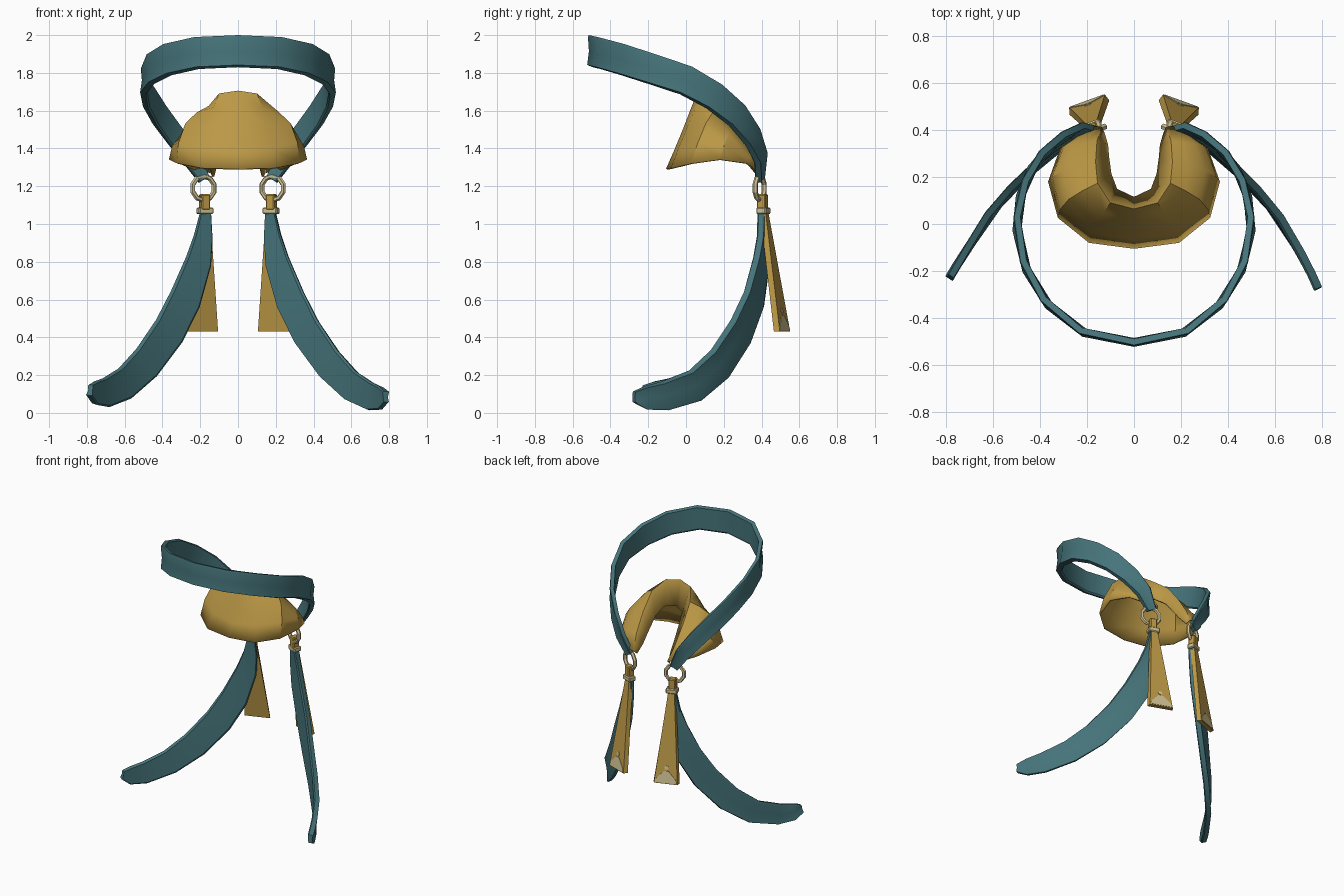
import bpy, bmesh, math
from mathutils import Vector, Matrix

cube = bpy.data.objects.get("Cube")
if cube:
    bpy.data.objects.remove(cube, do_unlink=True)


def material(name, color):
    mat = bpy.data.materials.new(name)
    mat.use_nodes = True
    mat.diffuse_color = (*color, 1)
    mat.node_tree.nodes["Principled BSDF"].inputs["Base Color"].default_value = (*color, 1)
    return mat


TEAL = material("teal fabric", (0.06, 0.175, 0.195))
GOLD = material("gold fabric", (0.50, 0.315, 0.06))
CREAM = material("cream metal", (0.62, 0.53, 0.29))


def finish(bm, name, mat, angle=30):
    bmesh.ops.recalc_face_normals(bm, faces=bm.faces)
    mesh = bpy.data.meshes.new(name)
    bm.to_mesh(mesh)
    bm.free()
    obj = bpy.data.objects.new(name, mesh)
    bpy.context.scene.collection.objects.link(obj)
    mesh.materials.append(mat)
    bpy.ops.object.select_all(action="DESELECT")
    obj.select_set(True)
    bpy.context.view_layer.objects.active = obj
    bpy.ops.object.shade_smooth_by_angle(angle=math.radians(angle))
    return obj


def loft(name, sections, mat, closed=True, angle=30):
    """Skin a list of equal-length sections; closed sections get end caps."""
    bm = bmesh.new()
    rows = [[bm.verts.new(p) for p in s] for s in sections]
    n = len(rows[0])
    for a, b in zip(rows, rows[1:]):
        for i in range(n if closed else n - 1):
            j = (i + 1) % n
            bm.faces.new((a[i], a[j], b[j], b[i]))
    if closed:
        bm.faces.new(rows[0])
        bm.faces.new(rows[-1])
    return finish(bm, name, mat, angle)


def flip(p, s):
    return Vector((p[0] * s, p[1], p[2]))


# Creased strap outline: (fraction of width, offset along the outward normal)
STRAP = [(0.5, -0.012), (0.43, 0.018), (0, 0.009), (-0.43, 0.014),
         (-0.5, 0.01), (-0.46, -0.016), (0, -0.018), (0.44, -0.02)]


def strap(name, path, widths, normals):
    sections = []
    for i, p in enumerate(path):
        t = (path[min(i + 1, len(path) - 1)] - path[max(i - 1, 0)]).normalized()
        n = normals[i]
        n = (n - t * n.dot(t)).normalized()
        w = t.cross(n)
        sections.append([p + w * a * widths[i] + n * b for a, b in STRAP])
    return loft(name, sections, TEAL)


def mirrored(half):
    """Half a path from the centre outwards becomes a whole one."""
    return [flip(p, -1) for p in reversed(half[1:])] + [flip(p, 1) for p in half]


# Neck band: a tilted loop narrowing towards the back
half = [(0, -0.505, 1.915), (0.22, -0.46, 1.905), (0.375, -0.335, 1.87),
        (0.465, -0.18, 1.82), (0.5, 0, 1.76), (0.475, 0.15, 1.675),
        (0.415, 0.27, 1.575), (0.33, 0.355, 1.46), (0.25, 0.4, 1.35),
        (0.18, 0.395, 1.235)]
half_w = [0.17, 0.17, 0.17, 0.165, 0.16, 0.15, 0.14, 0.125, 0.105, 0.065]
path = mirrored(half)
band = strap("neck_band", path, half_w[:0:-1] + half_w,
             [Vector((p.x, p.y, 0)).normalized() for p in path])

# Folded cowl: inner stand, fold line, and a flap flaring to the hem
stand = mirrored([(0, 0.11, 1.53), (0.075, 0.145, 1.52), (0.1, 0.21, 1.47),
                  (0.11, 0.28, 1.38), (0.115, 0.335, 1.31), (0.13, 0.385, 1.25)])
fold = mirrored([(0, 0.065, 1.7), (0.1, 0.09, 1.685), (0.155, 0.17, 1.62),
                 (0.165, 0.26, 1.5), (0.16, 0.35, 1.37), (0.14, 0.41, 1.27)])
hem = mirrored([(0, -0.1, 1.29), (0.19, -0.075, 1.295), (0.32, 0.03, 1.32),
                (0.36, 0.18, 1.34), (0.31, 0.32, 1.32), (0.18, 0.41, 1.265)])
puff = [-0.012, 0.012, 0.045, 0.045, 0.03, 0.01]
puff = puff[:0:-1] + puff
rows = []
for s, f, h, b in zip(stand, fold, hem, puff):
    side = math.copysign(1, f.x) if f.x else 0
    row = [s, f]
    for k in (0.2, 0.45, 0.75):
        row.append(f.lerp(h, k) + Vector((side, 0, 1)) * b * math.sin(math.pi * k))
    rows.append(row + [h])
cowl = loft("cowl", rows, GOLD, closed=False, angle=35)
shell = cowl.modifiers.new("thickness", "SOLIDIFY")
shell.thickness = 0.012
shell.offset = 0


def box(name, center, size, yaw, mat):
    bm = bmesh.new()
    m = Matrix.Translation(center) @ Matrix.Rotation(yaw, 4, "Z") @ Matrix.Diagonal((*size, 1))
    bmesh.ops.create_cube(bm, size=1, matrix=m)
    bmesh.ops.bevel(bm, geom=bm.edges[:], offset=0.006, segments=1, affect="EDGES")
    return finish(bm, name, mat)


def ring(name, center, yaw, mat, radius=0.064, tube=0.014, sides=10, around=6):
    bm = bmesh.new()
    m = Matrix.Translation(center) @ Matrix.Rotation(yaw, 4, "Z")
    grid = []
    for i in range(sides):
        a = math.tau * (i + 0.5) / sides
        grid.append([])
        for j in range(around):
            b = math.tau * j / around
            r = radius + tube * math.cos(b)
            grid[-1].append(bm.verts.new(
                m @ Vector((r * math.cos(a), tube * math.sin(b), r * math.sin(a)))))
    for i in range(sides):
        a, b = grid[i], grid[(i + 1) % sides]
        for j in range(around):
            k = (j + 1) % around
            bm.faces.new((a[j], a[k], b[k], b[j]))
    return finish(bm, name, mat)


for label, s in (("left", 1), ("right", -1)):
    # Ring with its hanger and clasp
    ring(label + "_ring", flip((0.183, 0.39, 1.19), s), -0.4 * s, CREAM)
    box(label + "_hanger", flip((0.177, 0.405, 1.115), s), (0.05, 0.05, 0.085), -0.35 * s, GOLD)
    box(label + "_clasp", flip((0.175, 0.41, 1.07), s), (0.08, 0.055, 0.035), -0.35 * s, CREAM)

    # Flared back tail, a flat tapering slab turned outwards
    across = flip((0.94, -0.34, 0), s)
    outward = flip((0.34, 0.94, 0), s)
    top, bottom = flip((0.175, 0.415, 1.06), s), flip((0.195, 0.51, 0.43), s)

    def tail_point(k, u, v):
        c = top.lerp(bottom, k)
        return c + across * u * (0.024 + 0.066 * k) + outward * v

    loft(label + "_tail", [[tail_point(k, u, v) for u, v in
                            ((-1, -0.015), (-0.9, 0.015), (0.9, 0.015), (1, -0.015))]
                           for k in (0, 0.35, 0.7, 0.96, 1)], GOLD)

    # Pale tip plate with a small stud on the outer face of the tail
    trim = [(-0.85, 0.99), (0.85, 0.99), (0.8, 0.95), (0.2, 0.86), (-0.2, 0.86), (-0.8, 0.95)]
    stud = [(0.2 * math.cos(a), 0.825 + 0.024 * math.sin(a))
            for a in (math.tau * i / 8 for i in range(8))]
    for part, outline in (("_tail_tip", trim), ("_tail_stud", stud)):
        loft(label + part, [[tail_point(k, u, v) for u, k in outline]
                            for v in (0.013, 0.018)], CREAM)

    # Long ribbon sweeping forward and outward, the right one a bit higher
    lift = 0 if s > 0 else 0.035
    points = [(0.172, 0.405, 1.06), (0.185, 0.41, 0.93), (0.21, 0.4, 0.8),
              (0.28, 0.36, 0.6), (0.365, 0.29, 0.43), (0.485, 0.18, 0.26),
              (0.6, 0.05, 0.145), (0.7, -0.11, 0.09), (0.755, -0.21, 0.08),
              (0.785, -0.275, 0.085)]
    widths = [0.055, 0.1, 0.145, 0.185, 0.195, 0.19, 0.175, 0.155, 0.125, 0.06]
    last = len(points) - 1
    ribbon, normals = [], []
    for i, p in enumerate(points):
        k = i / last
        ribbon.append(flip(p, s) + Vector((0, 1.4, 1)) * lift * k ** 3)
        normals.append(flip((0.3 + 0.55 * k, 0.95 - 0.4 * k, 0), s))
    strap(label + "_ribbon", ribbon, widths, normals)
